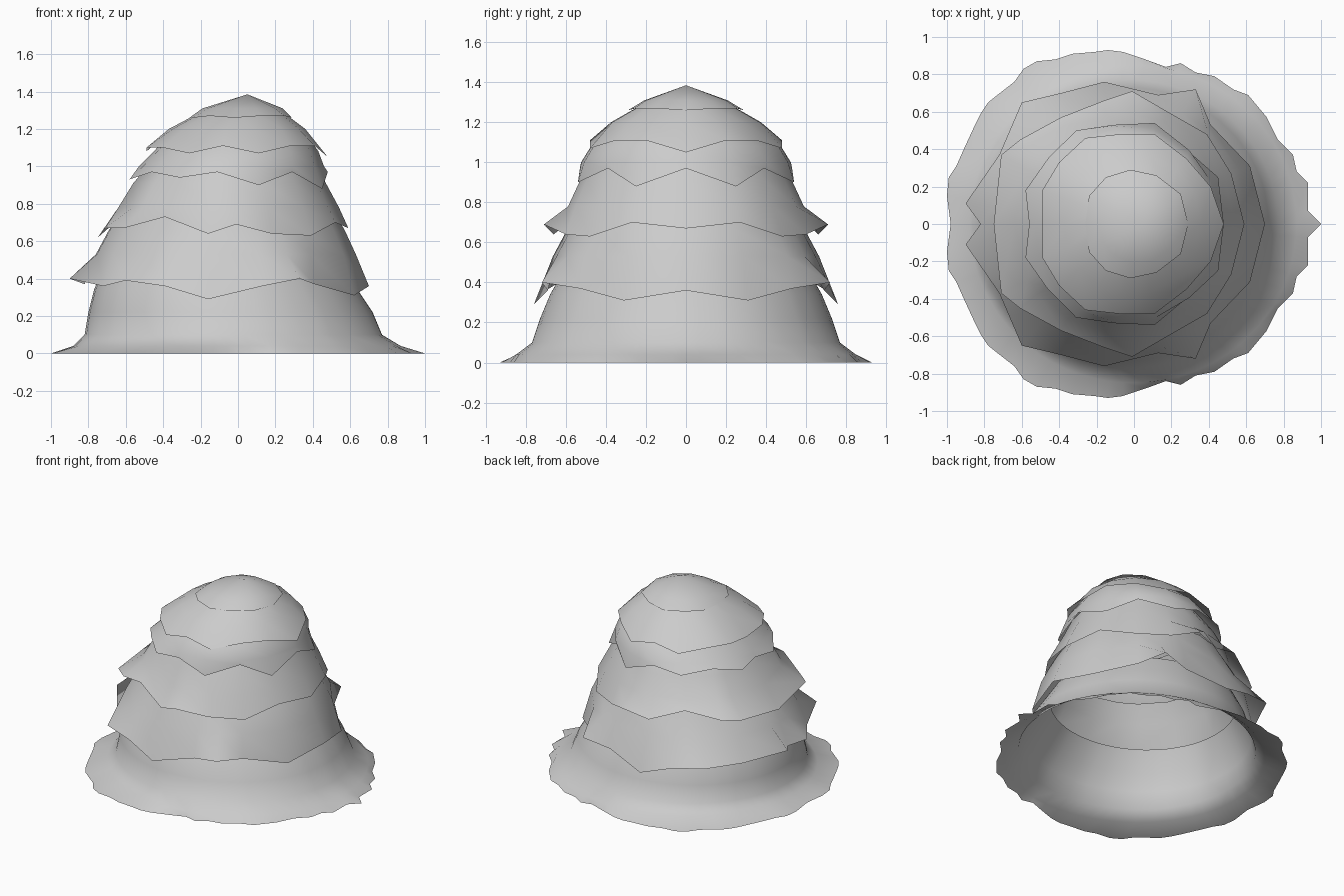
import bpy
import bmesh
from math import atan2, cos, sin

default_cube = bpy.data.objects.get("Cube")
if default_cube:
    bpy.data.objects.remove(default_cube, do_unlink=True)

# One plain material for every layer
grey = bpy.data.materials.new("pale grey")
grey.use_nodes = True
colour = (0.6, 0.6, 0.6, 1.0)
grey.diffuse_color = colour
grey.node_tree.nodes["Principled BSDF"].inputs["Base Color"].default_value = colour


def mirror_hem(half):
    """Complete a half hem, which runs from +x to -x, with its mirror image in y."""
    points = [(x / 100, y / 100, z / 100) for x, y, z in half]
    return points + [(x, -y, z) for x, y, z in reversed(points) if y > 0]


def ring_point(angle, ring):
    """Point on an oval given by height, left end, right end and half depth."""
    height, left, right, depth = (value / 100 for value in ring)
    middle, reach = (left + right) / 2, (right - left) / 2
    return (middle + reach * cos(angle), depth * sin(angle), height)


def build_layer(name, rings, half_hem):
    """Loft an open skirt from its upper oval rings down to a ragged hem."""
    hem = mirror_hem(half_hem)
    lowest = rings[-1]
    middle = (lowest[1] + lowest[2]) / 200
    squash = (lowest[2] - lowest[1]) / (2 * lowest[3])
    angles = [atan2(y * squash, x - middle) for x, y, z in hem]
    loops = [[ring_point(angle, ring) for angle in angles] for ring in rings]
    loops.append(hem)

    bm = bmesh.new()
    rows = [[bm.verts.new(point) for point in loop] for loop in loops]
    count = len(hem)
    for upper, lower in zip(rows, rows[1:]):
        for i in range(count):
            j = (i + 1) % count
            bm.faces.new((upper[i], lower[i], lower[j], upper[j]))
    # Rings of no width close up into a single peak
    bmesh.ops.remove_doubles(bm, verts=bm.verts[:], dist=0.001)
    for face in bm.faces:
        face.smooth = True
    mesh = bpy.data.meshes.new(name)
    bm.to_mesh(mesh)
    bm.free()
    mesh.materials.append(grey)
    layer = bpy.data.objects.new(name, mesh)
    bpy.context.collection.objects.link(layer)
    return layer


# Rings are (height, left, right, half depth); all measures in hundredths

# Rounded peak
build_layer("top_cap", [(138.5, 5, 5, 0), (131, -19, 24, 21)],
            [(29, 0, 126), (25, 16, 127), (12, 26, 127), (-2, 29, 126),
             (-15, 25, 127), (-24, 15, 126), (-26, 0, 126)])

# Overlapping tiers with zigzag hems
build_layer("upper_tier", [(129, -20, 24, 22), (120, -37, 36, 38)],
            [(48, 0, 105), (41, 20, 111), (28, 35, 111), (11, 48, 107),
             (-8, 48, 111), (-26, 46, 107), (-40, 33, 110),
             (-49, 18, 110), (-49, 0, 108)])

build_layer("middle_tier", [(118, -36, 36, 36), (108, -45, 43, 48), (100, -53, 46, 53)],
            [(48, 0, 97), (45, 25, 88), (29, 39, 97), (11, 54, 90),
             (-11, 53, 97), (-31, 50, 94), (-46, 35, 97),
             (-58, 18, 93), (-56, 0, 95)])

build_layer("wide_tier", [(104, -45, 41, 45), (91, -56, 47, 53), (78, -64, 54, 59)],
            [(59, 0, 67), (52, 27, 70), (39, 48, 63), (18, 60, 64),
             (-1, 71, 69), (-16, 66, 64), (-39, 57, 73), (-61, 45, 67),
             (-71, 37, 67), (-75, 0, 62)])

build_layer("lower_tier", [(78, -60, 50, 54), (66, -69, 57, 60), (53, -76, 63, 67)],
            [(70, 0, 36), (62, 31, 31), (41, 53, 37), (33, 72, 40), (13, 69, 36),
             (-16, 76, 29), (-39, 70, 36), (-60, 65, 39), (-72, 37, 36),
             (-90, 11, 40), (-82, 0, 37)])

# Flared foot with a ragged rim on the ground
rim = [(100, 0), (93, 7), (93, 22), (87, 28), (85, 37), (77, 45), (71, 57),
       (61, 69), (53, 72), (43, 79), (33, 81), (25, 86), (17, 84), (6, 88),
       (-6, 92), (-14, 93), (-21, 92), (-33, 91), (-42, 88), (-52, 87),
       (-59, 83), (-64, 76), (-73, 69), (-78, 65), (-82, 59), (-85, 53),
       (-91, 40), (-95, 31), (-99, 25), (-100, 15), (-98, 0)]
build_layer("flared_foot",
            [(48, -71, 55, 60), (34, -77, 64, 68), (22, -80, 72, 73),
             (10, -82, 77, 77), (4, -88, 87, 85)],
            [(x, y, 0) for x, y in rim])
